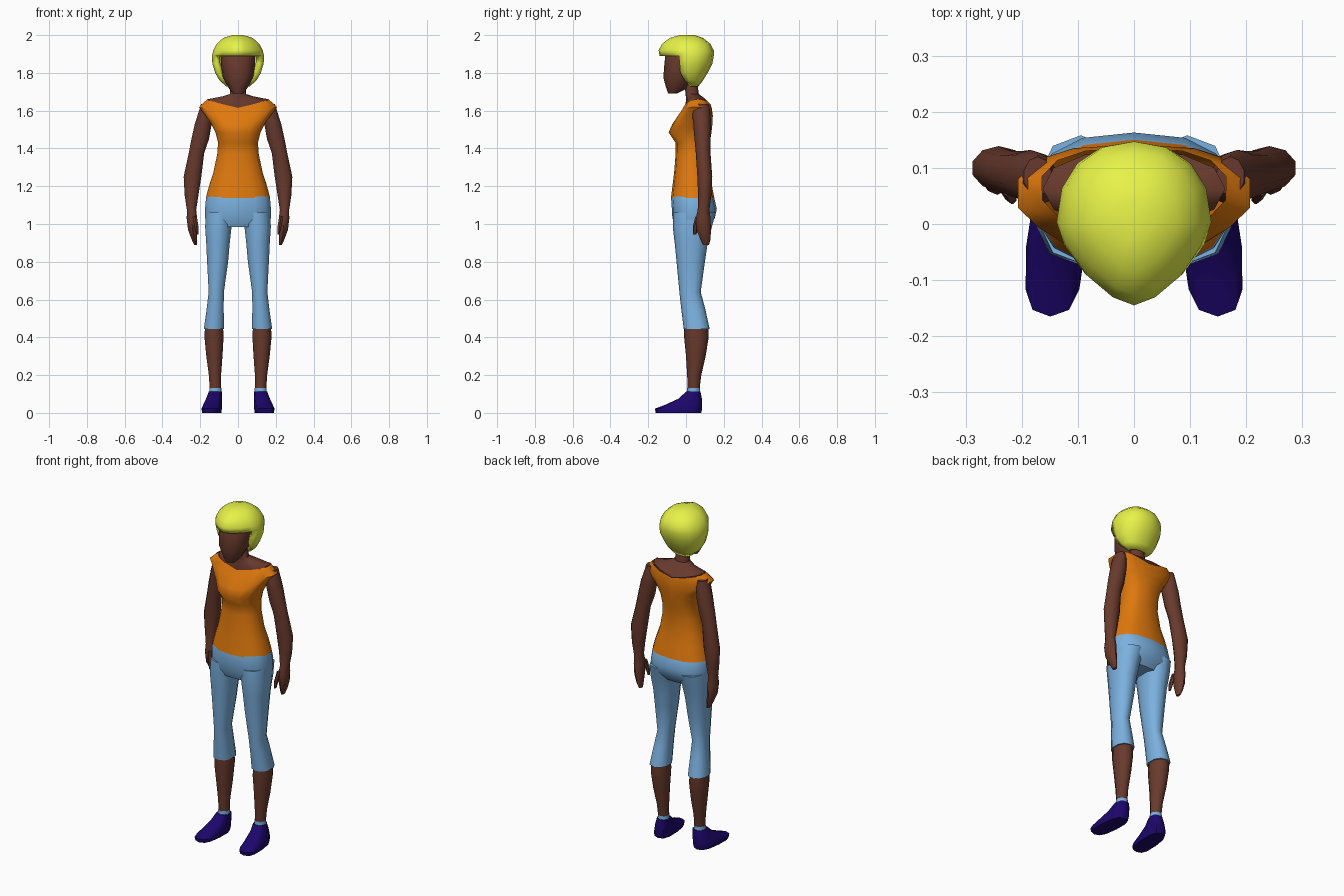
import bpy, math


def material(name, rgb):
    m = bpy.data.materials.new(name)
    m.diffuse_color = (*rgb, 1)
    return m


SKIN = material("skin", (0.14, 0.042, 0.026))
HAIR = material("yellow", (0.80, 0.90, 0.065))
ORANGE = material("orange", (0.74, 0.19, 0.004))
BLUE = material("light_blue", (0.20, 0.44, 0.74))
NAVY = material("navy", (0.012, 0.002, 0.15))


def loft(name, rings, mat, sides=12, front=1.0, back=1.0, caps=True,
         mirror=False, skew=0.0, keep=None, angle=45):
    """Skin stacked rings (z, centre x, half width, front y, back y[, side lift]).
    front/back are roundness powers: below 1 is boxy, above 1 is pointed."""
    rings = sorted(rings, key=lambda r: r[0])
    verts, faces = [], []
    for z, cx, rx, yf, yb, *lift in rings:
        cy, ry = (yf + yb) / 2, (yb - yf) / 2
        for j in range(sides):
            a = 2 * math.pi * j / sides
            s, c = math.sin(a), math.cos(a)
            e = front if c > 0 else back
            x = cx + rx * math.copysign(abs(s) ** e, s)
            y = cy - ry * math.copysign(abs(c) ** e, c)
            verts.append((x + skew * y, y, z + (lift[0] if lift else 0) * abs(s)))
    for i in range(len(rings) - 1):
        for j in range(sides):
            if keep and not keep(rings[i][0], j):
                continue
            k = (j + 1) % sides
            faces.append((i * sides + j, i * sides + k,
                          (i + 1) * sides + k, (i + 1) * sides + j))
    top = (len(rings) - 1) * sides
    if caps:
        faces.append(tuple(reversed(range(sides))))
    if caps or keep:
        faces.append(tuple(range(top, top + sides)))
    me = bpy.data.meshes.new(name)
    me.from_pydata(verts, [], faces)
    me.materials.append(mat)
    ob = bpy.data.objects.new(name, me)
    bpy.context.collection.objects.link(ob)
    bpy.ops.object.select_all(action='DESELECT')
    ob.select_set(True)
    bpy.context.view_layer.objects.active = ob
    bpy.ops.object.shade_smooth_by_angle(angle=math.radians(angle))
    if mirror:
        ob.modifiers.new("mirror", 'MIRROR').use_mirror_merge = False
    return ob


# Head, with a narrow chin
loft("head", [
    (1.692, 0, .028, -.095, -.045), (1.72, 0, .050, -.105, .01),
    (1.775, 0, .080, -.120, .05), (1.84, 0, .090, -.115, .08),
    (1.91, 0, .092, -.108, .10), (1.95, 0, .075, -.08, .08)],
    SKIN, front=.9)

# Bobbed hair: full cap above the fringe, open at the face below it
hair = loft("hair", [
    (2.0, 0, .030, -.035, .045), (1.985, 0, .078, -.085, .09),
    (1.955, 0, .112, -.125, .128), (1.92, 0, .131, -.145, .147),
    (1.89, 0, .138, -.140, .147), (1.85, 0, .136, -.130, .140),
    (1.80, 0, .121, -.110, .115), (1.76, 0, .098, -.060, .090),
    (1.727, 0, .060, .0, .065)],
    HAIR, sides=16, front=1.3, back=.9, caps=False,
    keep=lambda z, j: z > 1.885 or 3 <= j <= 12)
solid = hair.modifiers.new("thickness", 'SOLIDIFY')
solid.thickness, solid.offset = .03, -1

# Neck and bare upper shoulders
loft("neck", [
    (1.60, 0, .160, -.006, .130, .045), (1.618, 0, .163, -.006, .132, .042),
    (1.655, 0, .085, .0, .105, .02), (1.688, 0, .042, -.002, .068),
    (1.78, 0, .038, -.015, .055)], SKIN, front=.9, back=.9)

# Sleeveless top with a wide neckline
loft("shirt", [
    (1.137, 0, .174, -.080, .150), (1.20, 0, .157, -.072, .138),
    (1.27, 0, .134, -.063, .122), (1.37, 0, .112, -.055, .117),
    (1.43, 0, .108, -.055, .126), (1.485, 0, .122, -.092, .135),
    (1.53, 0, .150, -.072, .140, .01), (1.575, 0, .211, -.035, .142, .045),
    (1.615, 0, .167, -.010, .136, .045)],
    ORANGE, sides=14, front=.85, back=.8, caps=False, angle=60)

# Cropped trousers
loft("trouser_hips", [
    (1.16, 0, .164, -.072, .140), (1.137, 0, .173, -.079, .150),
    (1.08, 0, .178, -.075, .163), (1.03, 0, .177, -.072, .152),
    (.983, 0, .165, -.050, .110)], BLUE, sides=14, front=.8, back=.8)
loft("trouser_legs", [
    (1.06, .095, .078, -.070, .158), (.985, .104, .073, -.070, .137),
    (.90, .106, .065, -.060, .115), (.80, .108, .058, -.050, .100),
    (.64, .115, .042, -.035, .078), (.55, .121, .047, -.025, .102),
    (.445, .127, .056, -.012, .125)],
    BLUE, sides=10, front=.85, back=.85, mirror=True)

# Calves, socks and shoes
loft("calves", [
    (.47, .127, .050, -.010, .118), (.40, .127, .053, -.010, .120),
    (.30, .125, .045, .0, .104), (.20, .122, .034, .006, .081),
    (.11, .120, .030, .010, .070)], SKIN, sides=10, mirror=True)
loft("socks", [
    (.133, .120, .033, .006, .074), (.10, .120, .034, .004, .076)],
    BLUE, sides=10, mirror=True)
loft("shoes", [
    (0, .136, .050, -.160, .080), (.022, .136, .053, -.165, .086),
    (.043, .134, .049, -.110, .086), (.075, .129, .042, -.040, .084),
    (.112, .123, .035, .0, .077)],
    NAVY, sides=12, front=.7, back=.75, skew=-.08, mirror=True)

# Arms running into flat hands
loft("arms", [
    (1.635, .172, .025, .050, .120), (1.60, .172, .036, .032, .128),
    (1.53, .184, .047, .038, .132), (1.45, .200, .049, .045, .130),
    (1.375, .220, .043, .052, .130), (1.25, .241, .049, .060, .139),
    (1.15, .246, .038, .064, .134), (1.075, .246, .026, .062, .124),
    (1.03, .244, .029, .052, .130), (.97, .241, .025, .056, .132),
    (.92, .232, .015, .075, .130), (.89, .225, .008, .090, .122)],
    SKIN, sides=10, mirror=True)
loft("thumbs", [
    (1.04, .228, .012, .050, .080), (.985, .219, .011, .036, .064),
    (.945, .215, .006, .036, .055)], SKIN, sides=6, mirror=True)
